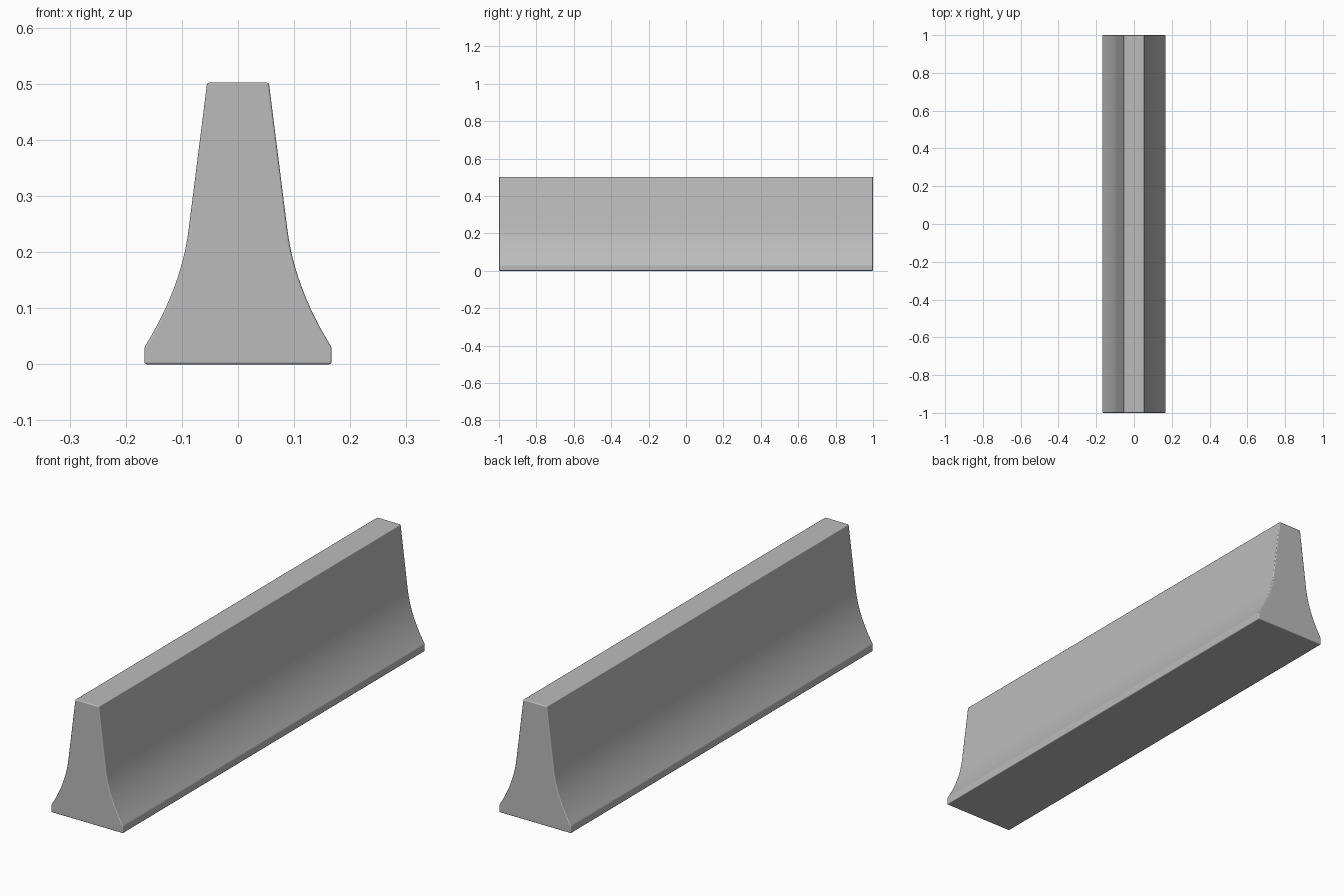
import bpy, bmesh
from math import radians
from mathutils import Vector
from mathutils.geometry import interpolate_bezier

cube = bpy.data.objects.get("Cube")
if cube:
    bpy.data.objects.remove(cube, do_unlink=True)

# Concrete colour
concrete = bpy.data.materials.new("concrete_grey")
concrete.use_nodes = True
colour = (0.5, 0.5, 0.5, 1)
concrete.diffuse_color = colour
concrete.node_tree.nodes["Principled BSDF"].inputs["Base Color"].default_value = colour

# Half profile: vertical foot, concave flare, sloping upper wall
foot, waist, bend = Vector((0.167, 0.03)), Vector((0.088, 0.24)), Vector((0.101, 0.136))
flare = interpolate_bezier(foot, foot.lerp(bend, 2 / 3), waist.lerp(bend, 2 / 3), waist, 13)
half = [(0.167, 0)] + [(p.x, p.y) for p in flare] + [(0.055, 0.502)]
profile = half + [(-x, z) for x, z in reversed(half)]

# Barrier body: extrude the profile along its length
bm = bmesh.new()
end = bm.faces.new([bm.verts.new((x, -1, z)) for x, z in profile])
swept = bmesh.ops.extrude_face_region(bm, geom=[end])["geom"]
bmesh.ops.translate(bm, vec=(0, 2, 0), verts=[v for v in swept if isinstance(v, bmesh.types.BMVert)])
bmesh.ops.recalc_face_normals(bm, faces=bm.faces)
mesh = bpy.data.meshes.new("barrier_body")
bm.to_mesh(mesh)
bm.free()
mesh.materials.append(concrete)
body = bpy.data.objects.new("barrier_body", mesh)
bpy.context.collection.objects.link(body)

# Softened edges
bevel = body.modifiers.new("soft_edges", "BEVEL")
bevel.width = 0.004
bevel.segments = 2
bevel.limit_method = "ANGLE"
bevel.angle_limit = radians(25)
bevel.harden_normals = True

bpy.context.view_layer.objects.active = body
body.select_set(True)
bpy.ops.object.shade_smooth()
